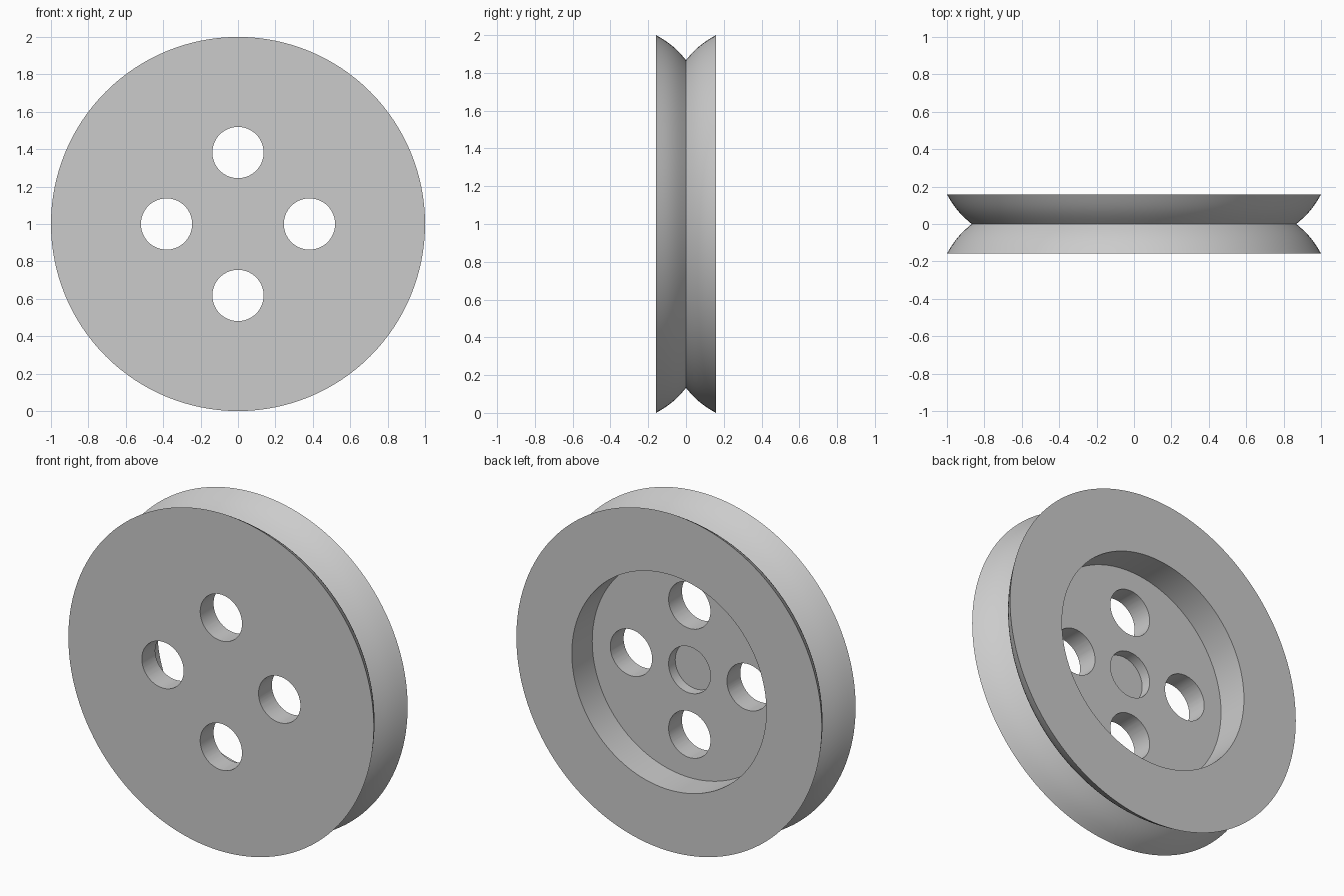
import bpy, bmesh, math
from mathutils import Matrix, Vector

cube = bpy.data.objects.get("Cube")
if cube:
    bpy.data.objects.remove(cube)

HALF = 0.158          # half the rim width
GROOVE = 0.868        # radius at the bottom of the groove
RECESS, FLOOR = 0.637, -0.033
HOLE, HOLE_RING = 0.137, 0.382
BULGE, STEPS = 0.011, 10

grey = bpy.data.materials.new("light grey")
grey.use_nodes = True
colour = (0.6, 0.6, 0.6, 1)
grey.diffuse_color = colour
grey.node_tree.nodes["Principled BSDF"].inputs["Base Color"].default_value = colour


def make_object(name, bm):
    mesh = bpy.data.meshes.new(name)
    bm.to_mesh(mesh)
    bm.free()
    mesh.materials.append(grey)
    obj = bpy.data.objects.new(name, mesh)
    obj.location.z = 1
    bpy.context.collection.objects.link(obj)
    return obj


# Bulging flank from rim to groove, as (radius, y); mirrored for the other side
rim, root = Vector((1, -HALF)), Vector((GROOVE, 0))
outward = Vector((HALF, 1 - GROOVE)).normalized()
flank = [rim.lerp(root, i / STEPS) + outward * BULGE * math.sin(math.pi * i / STEPS)
         for i in range(STEPS + 1)]
profile = [(0, -HALF)] + [tuple(p) for p in flank]
profile += [(p.x, -p.y) for p in reversed(flank[:-1])]
# Rear recess and the blind hole in its centre
profile += [(RECESS, HALF), (RECESS, FLOOR), (HOLE, FLOOR),
            (HOLE, FLOOR - 0.062), (0, FLOOR - 0.062)]

# Turned wheel body
bm = bmesh.new()
verts = [bm.verts.new((r, y, 0)) for r, y in profile]
edges = [bm.edges.new(pair) for pair in zip(verts, verts[1:])]
bmesh.ops.spin(bm, geom=verts + edges, axis=(0, 1, 0), cent=(0, 0, 0),
               angle=math.tau, steps=128, use_merge=True)
bmesh.ops.remove_doubles(bm, verts=bm.verts, dist=0.0001)
bmesh.ops.recalc_face_normals(bm, faces=bm.faces)
wheel = make_object("pulley_wheel", bm)

# Four through holes
bm = bmesh.new()
for i in range(4):
    a = i * math.pi / 2
    place = (Matrix.Translation((HOLE_RING * math.cos(a), 0, HOLE_RING * math.sin(a)))
             @ Matrix.Rotation(math.pi / 2, 4, 'X'))
    bmesh.ops.create_cone(bm, cap_ends=True, segments=64, radius1=HOLE,
                          radius2=HOLE, depth=1, matrix=place)
cutter = make_object("hole_cutter", bm)
cutter.hide_render = True

bpy.ops.object.select_all(action='DESELECT')
wheel.select_set(True)
bpy.context.view_layer.objects.active = wheel
cut = wheel.modifiers.new("holes", 'BOOLEAN')
cut.operation = 'DIFFERENCE'
cut.solver = 'EXACT'
cut.object = cutter
bpy.ops.object.modifier_apply(modifier=cut.name)
bpy.data.objects.remove(cutter)
bpy.ops.object.shade_smooth_by_angle(angle=math.radians(30))
